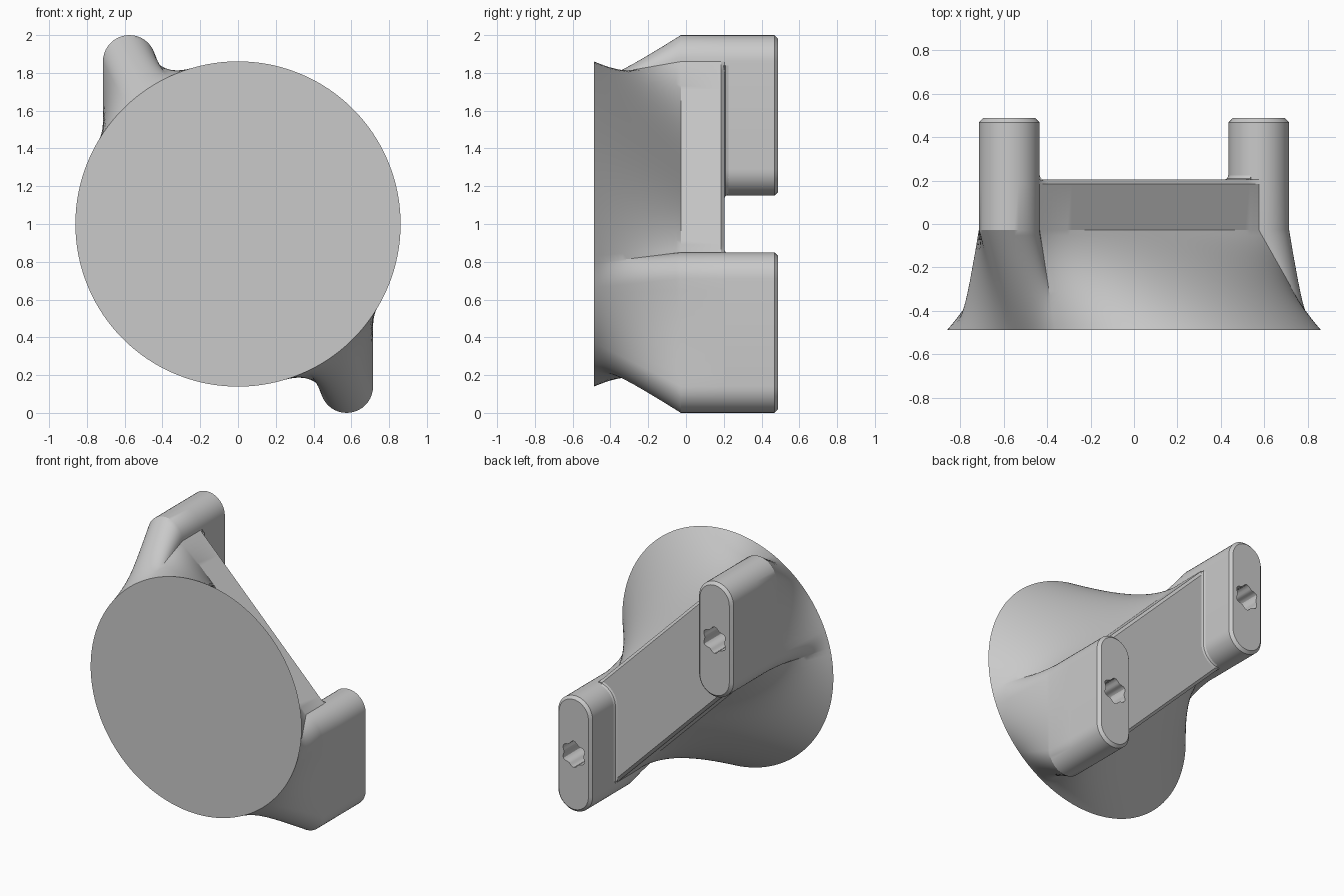
import bpy, bmesh
from math import sin, cos, pi, radians, hypot

if "Cube" in bpy.data.objects:
    bpy.data.objects.remove(bpy.data.objects["Cube"])

grey = bpy.data.materials.new("plain grey")
grey.use_nodes = True
grey.diffuse_color = (0.59, 0.59, 0.59, 1)
grey.node_tree.nodes["Principled BSDF"].inputs["Base Color"].default_value = (0.59, 0.59, 0.59, 1)

FRONT, WAIST, BAR, BACK = -0.488, -0.027, 0.204, 0.488   # depths along y
R, DISC, CH = 0.14, 0.861, 0.02                       # pad radius, disc radius, chamfer
CX, HI, LO = -0.575, 0.86, 0.29                       # pad cap centres, relative to z = 1


def arc(cx, cz, r, a, b, n):
    return [(cx + r * cos(radians(a + (b - a) * i / n)),
             cz + r * sin(radians(a + (b - a) * i / n))) for i in range(n + 1)]


def loft(name, rings):
    """Skin closed rings of (x, y, z) points and cap both ends."""
    bm = bmesh.new()
    loops = [[bm.verts.new(p) for p in ring] for ring in rings]
    n = len(loops[0])
    for a, b in zip(loops, loops[1:]):
        for i in range(n):
            bm.faces.new((a[i], a[(i + 1) % n], b[(i + 1) % n], b[i]))
    bm.faces.new(loops[0])
    bm.faces.new(loops[-1])
    bmesh.ops.recalc_face_normals(bm, faces=bm.faces)
    mesh = bpy.data.meshes.new(name)
    bm.to_mesh(mesh)
    bm.free()
    mesh.materials.append(grey)
    ob = bpy.data.objects.new(name, mesh)
    bpy.context.collection.objects.link(ob)
    return ob


def select(ob):
    bpy.ops.object.select_all(action='DESELECT')
    ob.select_set(True)
    bpy.context.view_layer.objects.active = ob


def shade(ob):
    select(ob)
    bpy.ops.object.shade_smooth_by_angle(angle=radians(25))


def at(points, y):
    return [(x, y, z + 1) for x, z in points]


# Half of the waist outline: round pad end, then the slanted bar edge
pad = arc(CX, HI, R, 0, 180, 20)
pad += [(CX - R, HI + (LO - HI) * i / 10) for i in range(1, 10)]
pad += arc(CX, LO, R, 180, 270, 10)
start, end, EDGE = pad[-1], (-pad[0][0], -pad[0][1]), 48
bar = [(start[0] + (end[0] - start[0]) * i / EDGE,
        start[1] + (end[1] - start[1]) * i / EDGE) for i in range(1, EDGE)]

# Each outline point runs straight to its own angle on the disc rim
run = [0.0]
for p, q in zip(pad, pad[1:]):
    run.append(run[-1] + hypot(q[0] - p[0], q[1] - p[1]))
half = [(p, 115 + 51 * d / run[-1]) for p, d in zip(pad, run)]
half += [(p, 166 + 129 * (i + 1) / EDGE) for i, p in enumerate(bar)]
whole = half + [((-p[0], -p[1]), a + 180) for p, a in half]


# Flared body from the slanted bar to the round front disc
def flare(t):
    ring = [(x + (DISC * cos(radians(a)) - x) * t,
             z + (DISC * sin(radians(a)) - z) * t) for (x, z), a in whole]
    return at(ring, WAIST + (FRONT - WAIST) * t)


outline = [p for p, a in whole]
d = CH * 0.7071
bevelled = []
for i, (x, z) in enumerate(outline):
    k = i % len(half)
    side = 0 if k < len(pad) else (1 if i < len(half) else -1)
    bevelled.append((x + side * d, z + side * d))
STEPS = 18
body = loft("flared_body", [at(bevelled, BAR), at(outline, BAR - CH)]
            + [flare(i / STEPS) for i in range(STEPS + 1)])
shade(body)

# Two long rounded pads with a lobed socket and a small fillet at the bar
for side, name in ((1, "right_pad"), (-1, "left_pad")):
    def stadium(r):
        pts = arc(CX, HI, r, 0, 180, 20) + arc(CX, LO, r, 180, 360, 20)
        return [(side * x, side * z) for x, z in pts]
    block = loft(name, [at(stadium(R), BAR - 0.01), at(stadium(R), BACK - CH),
                        at(stadium(R - CH), BACK)])

    mid = (HI + LO) / 2
    star = []
    for i in range(48):
        a = 2 * pi * i / 48
        r = 0.088 - 0.009 * cos(6 * a)
        star.append((side * (CX + r * cos(a)), side * (mid + r * sin(a))))
    cutter = loft(name + "_socket_cutter", [at(star, BACK - 0.27), at(star, BACK + 0.1)])
    cutter.hide_render = True
    mod = block.modifiers.new("socket", 'BOOLEAN')
    mod.operation, mod.object, mod.solver = 'DIFFERENCE', cutter, 'EXACT'
    select(block)
    bpy.ops.object.modifier_apply(modifier=mod.name)
    bpy.data.objects.remove(cutter)
    shade(block)

    # Fillet follows the pad's inner side and wraps under its lower end
    def path(r):
        return [(CX + r, HI - CH)] + arc(CX, LO, r, 0, -75, 10)
    section = ((R - 0.01, BAR - 0.01), (R + CH, BAR - 0.001),
               (R + CH * 0.3, BAR + CH * 0.3), (R, BAR + CH))
    rails = [[(side * x, y, 1 + side * z) for x, z in path(r)] for r, y in section]
    shade(loft(name + "_fillet", list(zip(*rails))))
